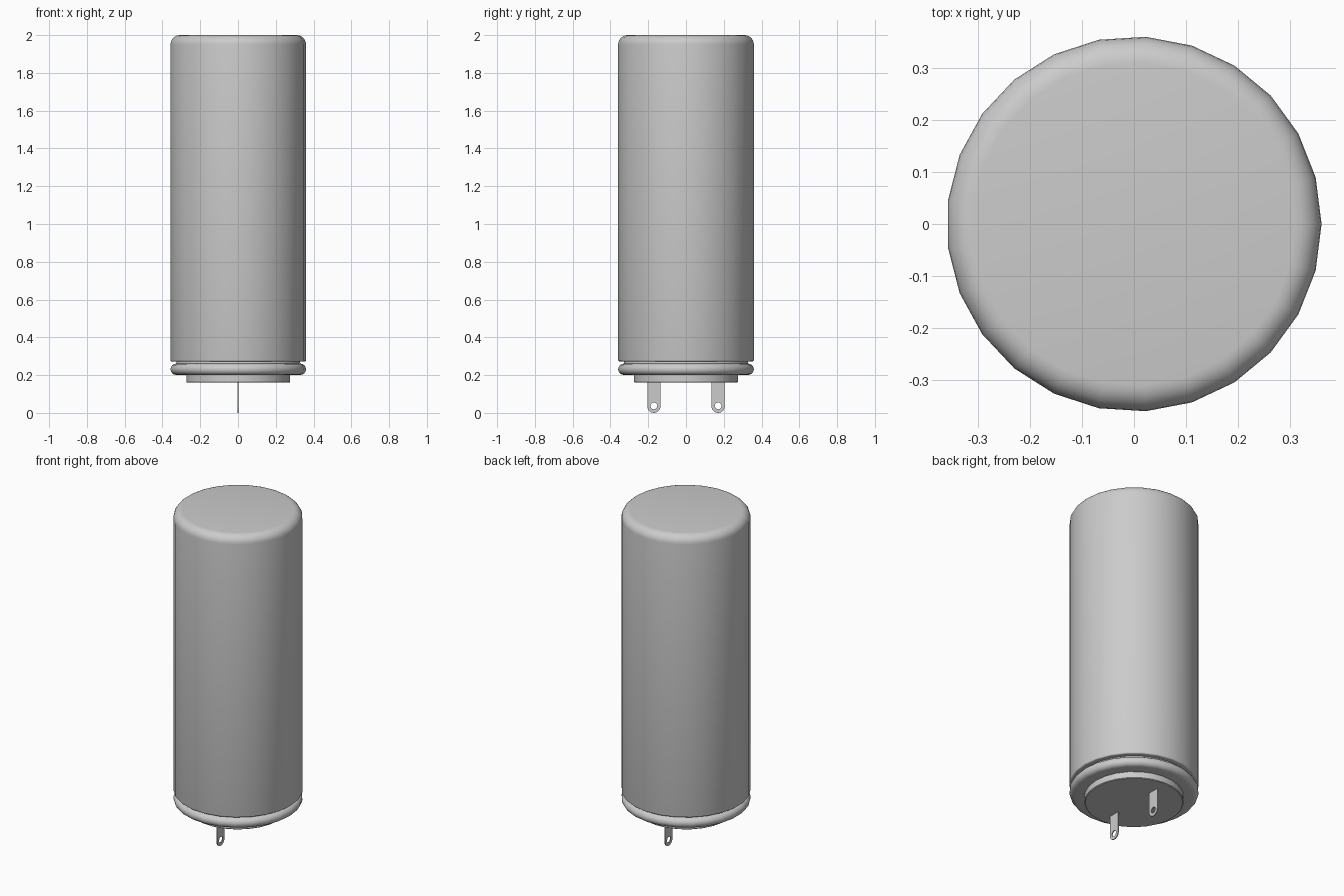
import bpy, bmesh
from math import sin, cos, pi, radians

if "Cube" in bpy.data.objects:
    bpy.data.objects.remove(bpy.data.objects["Cube"])

SIDES = 25


def arc(cx, cz, r, a0, a1, n):
    """Points on a circular arc, angles in degrees."""
    return [(cx + r * cos(radians(a0 + (a1 - a0) * i / n)),
             cz + r * sin(radians(a0 + (a1 - a0) * i / n))) for i in range(n + 1)]


def lathe(name, profile):
    """Revolve an (r, z) profile, listed bottom to top, and cap both ends."""
    bm = bmesh.new()
    rings = [[bm.verts.new((r * cos(2 * pi * i / SIDES), r * sin(2 * pi * i / SIDES), z))
              for i in range(SIDES)] for r, z in profile]
    for a, b in zip(rings, rings[1:]):
        for i in range(SIDES):
            j = (i + 1) % SIDES
            bm.faces.new((a[i], a[j], b[j], b[i]))
    bm.faces.new(rings[0][::-1])
    bm.faces.new(rings[-1])
    mesh = bpy.data.meshes.new(name)
    bm.to_mesh(mesh)
    bm.free()
    ob = bpy.data.objects.new(name, mesh)
    bpy.context.collection.objects.link(ob)
    select(ob)
    bpy.ops.object.shade_smooth_by_angle(angle=radians(35))
    return ob


def select(ob):
    bpy.ops.object.select_all(action='DESELECT')
    ob.select_set(True)
    bpy.context.view_layer.objects.active = ob


def lug(name, y):
    """Thin rounded terminal tab with a round hole."""
    curve = bpy.data.curves.new(name, 'CURVE')
    curve.dimensions = '2D'
    curve.fill_mode = 'BOTH'
    curve.extrude = 0.003
    outline = [(0.035, 0.17), (-0.035, 0.17)] + arc(0, 0.035, 0.035, 180, 360, 12)
    hole = arc(0, 0.037, 0.018, 0, 360, 16)[:-1]
    for pts in (outline, hole):
        sp = curve.splines.new('POLY')
        sp.points.add(len(pts) - 1)
        for p, (u, v) in zip(sp.points, pts):
            p.co = (u, v, 0, 1)
        sp.use_cyclic_u = True
    ob = bpy.data.objects.new(name, curve)
    bpy.context.collection.objects.link(ob)
    ob.rotation_euler = (pi / 2, 0, pi / 2)
    ob.location = (0, y, 0)
    select(ob)
    bpy.ops.object.convert(target='MESH')


# Can: rolled bottom rim, crimp groove, long wall, rounded top edge
rim = arc(0.33, 0.231, 0.03, -90, 90, 8)
lower_edge = arc(0.352, 0.28, 0.008, -90, 0, 3)
top_edge = arc(0.31, 1.95, 0.05, 0, 90, 6)
lathe("can", [(0.27, 0.201)] + rim + [(0.328, 0.272)] + lower_edge + top_edge)

# Insulating base disc
lathe("base_disc", [(0.272, 0.16), (0.276, 0.164), (0.276, 0.205)])

# Terminal lugs
for side, y in (("left", -0.17), ("right", 0.17)):
    lug("terminal_lug_" + side, y)
